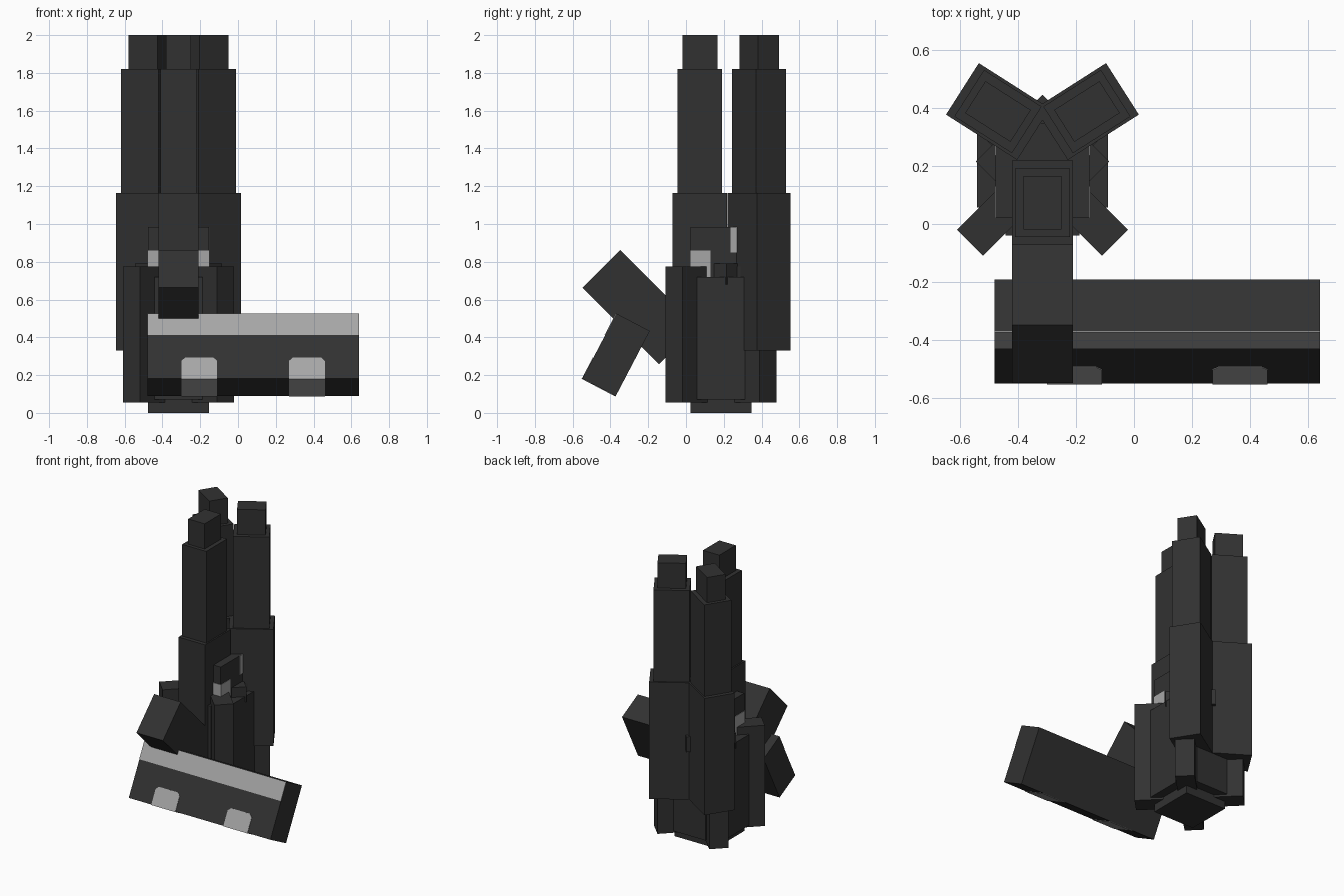
import bpy, bmesh
from math import radians
from mathutils import Matrix, Vector

cube = bpy.data.objects.get("Cube")
if cube:
    bpy.data.objects.remove(cube, do_unlink=True)


def material(name, value):
    m = bpy.data.materials.new(name)
    m.use_nodes = True
    colour = (value, value, value, 1)
    m.diffuse_color = colour
    m.node_tree.nodes["Principled BSDF"].inputs["Base Color"].default_value = colour
    return m


DARK = material("charcoal", 0.031)
LIGHT = material("light grey", 0.38)
X, Y = -0.315, 0.185          # body centre


def finish(name, bm, mat, matrix):
    bmesh.ops.recalc_face_normals(bm, faces=bm.faces)
    mesh = bpy.data.meshes.new(name)
    bm.to_mesh(mesh)
    bm.free()
    mesh.materials.append(mat)
    ob = bpy.data.objects.new(name, mesh)
    ob.matrix_world = matrix
    bpy.context.collection.objects.link(ob)
    return ob


def block(name, lo, hi, mat=DARK, frame=Matrix()):
    """Box between two corners, inside a local frame."""
    lo, hi = Vector(lo), Vector(hi)
    bm = bmesh.new()
    bmesh.ops.create_cube(bm, size=1)
    bmesh.ops.scale(bm, vec=hi - lo, verts=bm.verts)
    bmesh.ops.translate(bm, vec=(lo + hi) / 2, verts=bm.verts)
    return finish(name, bm, mat, frame)


def frame(pos, axis='Z', degrees=0):
    return Matrix.Translation(pos) @ Matrix.Rotation(radians(degrees), 4, axis)


# Three stepped towers: one in front, two splayed at the back
STEPS = [("base", 0.29, 0.21, 0.33, 1.165),
         ("shaft", 0.235, 0.19, 1.165, 1.82),
         ("tip", 0.185, 0.13, 1.82, 2.0)]
for tower, x, y, turn in [("front", X, 0.073, -90),
                          ("back_left", X + 0.153, 0.387, 32.5),
                          ("back_right", X - 0.153, 0.387, -32.5)]:
    for step, length, width, z0, z1 in STEPS:
        block(f"{tower}_tower_{step}", (-length / 2, -width / 2, z0),
              (length / 2, width / 2, z1), DARK, frame((x, y, 0), 'Z', turn))

# Central core with cross panels and diagonal ribs
core = frame((X, Y, 0))
block("core", (-0.162, -0.162, 0), (0.162, 0.162, 0.985), DARK, core)
block("side_panels", (-0.225, -0.1275, 0.07), (0.225, 0.1275, 0.72), DARK, core)
block("front_back_panels", (-0.1275, -0.225, 0.07), (0.1275, 0.225, 0.72), DARK, core)
for name, turn in (("diagonal_rib_a", 45), ("diagonal_rib_b", -45)):
    block(name, (-0.353, -0.0635, 0.055), (0.353, 0.0635, 0.775), DARK,
          frame((X, Y, 0), 'Z', turn))

# Collar turned 45 degrees, with pale front faces
collar = frame((X, 0.215, 0), 'Z', 45)
block("collar", (-0.1625, -0.1625, 0.68), (0.1625, 0.1625, 0.79), DARK, collar)
block("collar_mark_right", (-0.165, -0.1625, 0.70), (-0.1625, 0.06, 0.79), LIGHT, collar)
block("collar_mark_left", (-0.1625, -0.165, 0.70), (0.06, -0.1625, 0.79), LIGHT, collar)

# Pale markings on the core
block("core_front_mark", (-0.162, -0.165, 0.72), (0.162, -0.162, 0.86), LIGHT, core)
for side, s in (("left", 1), ("right", -1)):
    x0, x1 = sorted((s * 0.162, s * 0.165))
    block(f"core_{side}_front_mark", (x0, -0.165, 0.72), (x1, -0.055, 0.86), LIGHT, core)
    block(f"core_{side}_back_mark", (x0, 0.05, 0.85), (x1, 0.162, 0.985), LIGHT, core)

# Slanted arm reaching forward
block("arm", (-0.105, -0.1415, -0.2865), (0.105, 0.1415, 0.2865), DARK,
      frame((X, -0.245, 0.56), 'X', 45))

# Tilted crossbar held by the arm
bar = frame((0.08, -0.37, 0.3075), 'X', -27.6)
D, H = 0.0995, 0.1945
block("crossbar", (-0.56, -D, -H), (0.56, D, H), DARK, bar)
block("crossbar_stripe", (-0.56, -D - 0.003, 0.065), (0.56, -D, H), LIGHT, bar)

# Pale tabs that wrap from the crossbar's front to its underside
for name, cx in (("right_tab", -0.285), ("left_tab", 0.285)):
    w, top, cut = 0.095, -0.07, 0.02
    outline = [(-w, -H), (w, -H), (w, top - cut), (w - cut, top),
               (cut - w, top), (-w, top - cut)]
    bm = bmesh.new()
    face = bm.faces.new([bm.verts.new((cx + px, -D, pz)) for px, pz in outline])
    out = bmesh.ops.extrude_face_region(bm, geom=[face])
    verts = [g for g in out["geom"] if isinstance(g, bmesh.types.BMVert)]
    bmesh.ops.translate(bm, vec=(0, -0.003, 0), verts=verts)
    finish(name + "_front", bm, LIGHT, bar)
    block(name + "_underside", (cx - w, -D - 0.003, -H - 0.003), (cx + w, D, -H), LIGHT, bar)
